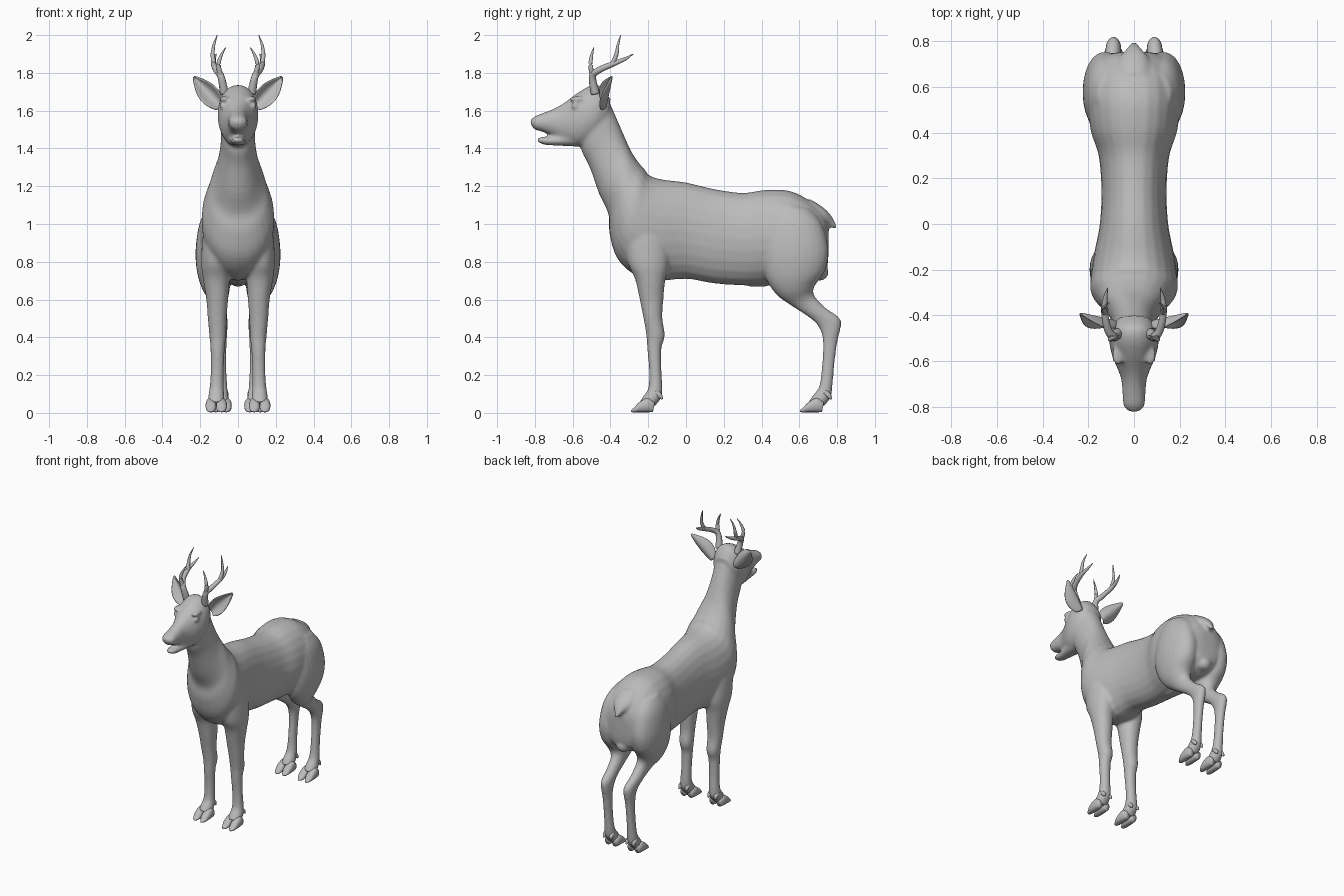
import bpy, bmesh, math
from mathutils import Vector, Matrix

cube = bpy.data.objects.get("Cube")
if cube:
    bpy.data.objects.remove(cube, do_unlink=True)

grey = bpy.data.materials.new("plain_grey")
grey.use_nodes = True
grey.diffuse_color = (.5, .5, .5, 1)
grey.node_tree.nodes["Principled BSDF"].inputs["Base Color"].default_value = (.5, .5, .5, 1)


def spline(stations, steps=4):
    """Catmull-Rom interpolation of equally long rows of numbers."""
    rows = [stations[0], *stations, stations[-1]]
    out = []
    for a, b, c, d in zip(rows, rows[1:], rows[2:], rows[3:]):
        for i in range(steps):
            t = i / steps
            out.append([q + t * (r - p) / 2 + t * t * (p - 2.5 * q + 2 * r - s / 2)
                        + t ** 3 * (s - p + 3 * (q - r)) / 2
                        for p, q, r, s in zip(a, b, c, d)])
    out.append(list(stations[-1]))
    return out


def skin_rings(bm, rings):
    """Bridge a row of vertex rings and close both ends."""
    loops = [[bm.verts.new(p) for p in ring] for ring in rings]
    count = len(loops[0])
    for lower, upper in zip(loops, loops[1:]):
        for i in range(count):
            j = (i + 1) % count
            bm.faces.new((lower[i], lower[j], upper[j], upper[i]))
    bm.faces.new(loops[0][::-1])
    bm.faces.new(loops[-1])


def loft(bm, stations, side=1, sides=24, fullness=.9, shift=(0, 0, 0)):
    """Each station: edge point y, z, opposite edge point y, z, half width, centre x."""
    rings = []
    for y1, z1, y2, z2, width, x in spline([(*s, 0)[:6] for s in stations]):
        ring = []
        for i in range(sides):
            a = math.tau * i / sides
            c, s = math.cos(a), math.sin(a)
            s = math.copysign(abs(s) ** fullness, s)
            mid = Vector((x + width * s, (y1 + y2) / 2, (z1 + z2) / 2))
            p = mid + Vector((0, y1 - y2, z1 - z2)) * c / 2 + Vector(shift)
            ring.append((p.x * side, p.y, p.z))
        rings.append(ring)
    skin_rings(bm, rings)


def tube(bm, points, side=1, sides=12):
    """Each point: x, y, z, radius."""
    path = spline(points, 6)
    rings = []
    for i, (x, y, z, r) in enumerate(path):
        ahead = Vector(path[min(i + 1, len(path) - 1)][:3])
        turn = (ahead - Vector(path[max(i - 1, 0)][:3])).to_track_quat('Z', 'Y')
        ring = []
        for k in range(sides):
            a = math.tau * k / sides
            p = Vector((x, y, z)) + turn @ Vector((r * math.cos(a), r * math.sin(a), 0))
            ring.append((p.x * side, p.y, p.z))
        rings.append(ring)
    skin_rings(bm, rings)


def ball(bm, centre, size):
    place = Matrix.Translation(centre) @ Matrix.Diagonal((*size, 1))
    bmesh.ops.create_uvsphere(bm, u_segments=16, v_segments=10, radius=1, matrix=place)


def finish(name, bm):
    bmesh.ops.recalc_face_normals(bm, faces=bm.faces)
    mesh = bpy.data.meshes.new(name)
    bm.to_mesh(mesh)
    bm.free()
    mesh.materials.append(grey)
    mesh.shade_smooth()
    obj = bpy.data.objects.new(name, mesh)
    bpy.context.collection.objects.link(obj)
    return obj


# Torso and neck, from rump to nape
torso = [
    (.755, .98, .755, .86, .05), (.73, 1.05, .74, .75, .13),
    (.66, 1.12, .66, .69, .18), (.55, 1.175, .52, .68, .2),
    (.42, 1.18, .4, .675, .19), (.3, 1.165, .3, .675, .155),
    (.15, 1.185, .15, .685, .143), (0, 1.22, 0, .71, .15),
    (-.12, 1.235, -.14, .7, .175), (-.19, 1.255, -.27, .73, .19),
    (-.22, 1.29, -.365, .82, .19), (-.25, 1.325, -.405, .95, .165),
    (-.29, 1.385, -.41, 1.05, .14), (-.32, 1.45, -.46, 1.16, .11),
    (-.35, 1.52, -.51, 1.3, .093), (-.385, 1.6, -.55, 1.38, .09),
    (-.42, 1.68, -.56, 1.44, .09)]

# Skull with upper muzzle, and lower jaw
skull = [
    (-.825, 1.55, -.82, 1.525, .02), (-.795, 1.573, -.8, 1.5, .045),
    (-.75, 1.59, -.75, 1.485, .05), (-.69, 1.615, -.68, 1.455, .055),
    (-.64, 1.645, -.64, 1.43, .07), (-.58, 1.69, -.58, 1.41, .095),
    (-.51, 1.73, -.53, 1.42, .108), (-.45, 1.73, -.47, 1.45, .1),
    (-.4, 1.66, -.43, 1.5, .07)]
jaw = [
    (-.79, 1.455, -.785, 1.435, .02), (-.75, 1.462, -.75, 1.42, .035),
    (-.69, 1.465, -.68, 1.415, .042), (-.6, 1.5, -.58, 1.41, .06)]

tail = [
    (.66, 1.13, .68, 1, .08), (.73, 1.085, .74, 1, .06),
    (.775, 1.035, .76, .99, .032), (.802, .975, .795, .968, .01)]

# Legs from the body down to the ankle
front_leg = [
    (-.3, 1.08, -.16, 1.08, .06, .09), (-.33, .95, -.1, .95, .085, .1),
    (-.31, .8, -.09, .8, .08, .115), (-.27, .71, -.11, .7, .07, .115),
    (-.245, .6, -.12, .6, .058, .11), (-.225, .5, -.125, .5, .05, .11),
    (-.21, .41, -.112, .41, .045, .107), (-.205, .34, -.13, .34, .038, .108),
    (-.195, .22, -.13, .22, .035, .11), (-.2, .13, -.125, .13, .038, .113),
    (-.225, .09, -.13, .08, .043, .115), (-.245, .06, -.17, .03, .045, .115)]
hind_leg = [
    (.47, 1.1, .66, 1.08, .07, .09), (.42, 1, .72, 1, .09, .115),
    (.4, .85, .755, .86, .1, .125), (.42, .72, .735, .75, .09, .125),
    (.48, .625, .68, .67, .07, .115), (.57, .56, .68, .62, .045, .1),
    (.66, .5, .74, .555, .037, .095), (.705, .45, .82, .49, .035, .09),
    (.725, .38, .8, .37, .03, .09), (.72, .25, .785, .25, .028, .09),
    (.705, .14, .775, .14, .033, .09), (.67, .09, .765, .08, .04, .09),
    (.65, .06, .725, .03, .043, .09)]

bm = bmesh.new()
for part in (torso, skull, jaw, tail):
    loft(bm, part)
for side in (1, -1):
    loft(bm, front_leg, side)
    loft(bm, hind_leg, side)
    # Brow ridge, eye and nostril wing
    ball(bm, (.072 * side, -.575, 1.662), (.026, .045, .014))
    ball(bm, (.083 * side, -.585, 1.625), (.014, .025, .016))
    ball(bm, (.03 * side, -.79, 1.54), (.018, .022, .02))
# Soft bumps under the tail and the belly
ball(bm, (0, .71, .745), (.05, .045, .045))
ball(bm, (0, .38, .695), (.035, .1, .028))
body = finish("body", bm)
blend = body.modifiers.new("blend_parts", 'REMESH')
blend.mode = 'VOXEL'
blend.voxel_size = .01
blend.use_smooth_shade = True
soften = body.modifiers.new("soften", 'SMOOTH')
soften.factor = .5
soften.iterations = 5

# Cloven hooves with dewclaws
toe = [
    (-.165, .055, -.175, .005, .02), (-.2, .08, -.2, .003, .028),
    (-.245, .058, -.25, .003, .028), (-.275, .028, -.275, .003, .02),
    (-.292, .014, -.29, .004, .008)]
for word, side in (("left", 1), ("right", -1)):
    for end, x, back in (("front", .115, 0), ("hind", .09, .895)):
        bm = bmesh.new()
        for split in (-.028, .028):
            loft(bm, toe, side, 16, .8, (x + split, back, 0))
            tube(bm, [(x + split * .8, back - .16, .11, .016),
                      (x + split * .9, back - .138, .09, .014),
                      (x + split, back - .125, .072, .004)], side)
        finish(f"{end}_{word}_hoof", bm)

    # Antlers: swept beam, brow tine and upper tine
    bm = bmesh.new()
    tube(bm, [(.072, -.48, 1.69, .024), (.09, -.495, 1.78, .019), (.115, -.46, 1.815, .017),
              (.13, -.38, 1.85, .014), (.125, -.32, 1.875, .009), (.115, -.28, 1.9, .002)], side)
    tube(bm, [(.088, -.493, 1.77, .015), (.103, -.505, 1.84, .012),
              (.09, -.5, 1.89, .008), (.065, -.488, 1.935, .002)], side)
    tube(bm, [(.128, -.39, 1.845, .013), (.134, -.368, 1.9, .011),
              (.127, -.36, 1.95, .007), (.11, -.345, 2, .002)], side)
    finish(f"{word}_antler", bm)

    # Cupped leaf-shaped ears
    bm = bmesh.new()
    base, tip = Vector((.085, -.425, 1.62)), Vector((.235, -.392, 1.78))
    across, forward = Vector((.73, 0, -.68)), Vector((.25, -.95, .1))
    rows = []
    for i in range(11):
        t = i / 10
        half = .004 + .05 * math.sin(math.pi * (.14 + .86 * t) ** .9)
        row = []
        for k in range(-4, 5):
            u = k / 4
            p = base.lerp(tip, t) + across * half * u + forward * half * u * u * .9
            row.append(bm.verts.new((p.x * side, p.y, p.z)))
        rows.append(row)
    for low, high in zip(rows, rows[1:]):
        for k in range(8):
            bm.faces.new((low[k], low[k + 1], high[k + 1], high[k]))
    ear = finish(f"{word}_ear", bm)
    shell = ear.modifiers.new("thickness", 'SOLIDIFY')
    shell.thickness = .01
    shell.offset = 0
    ear.modifiers.new("rounding", 'SUBSURF').levels = 1
